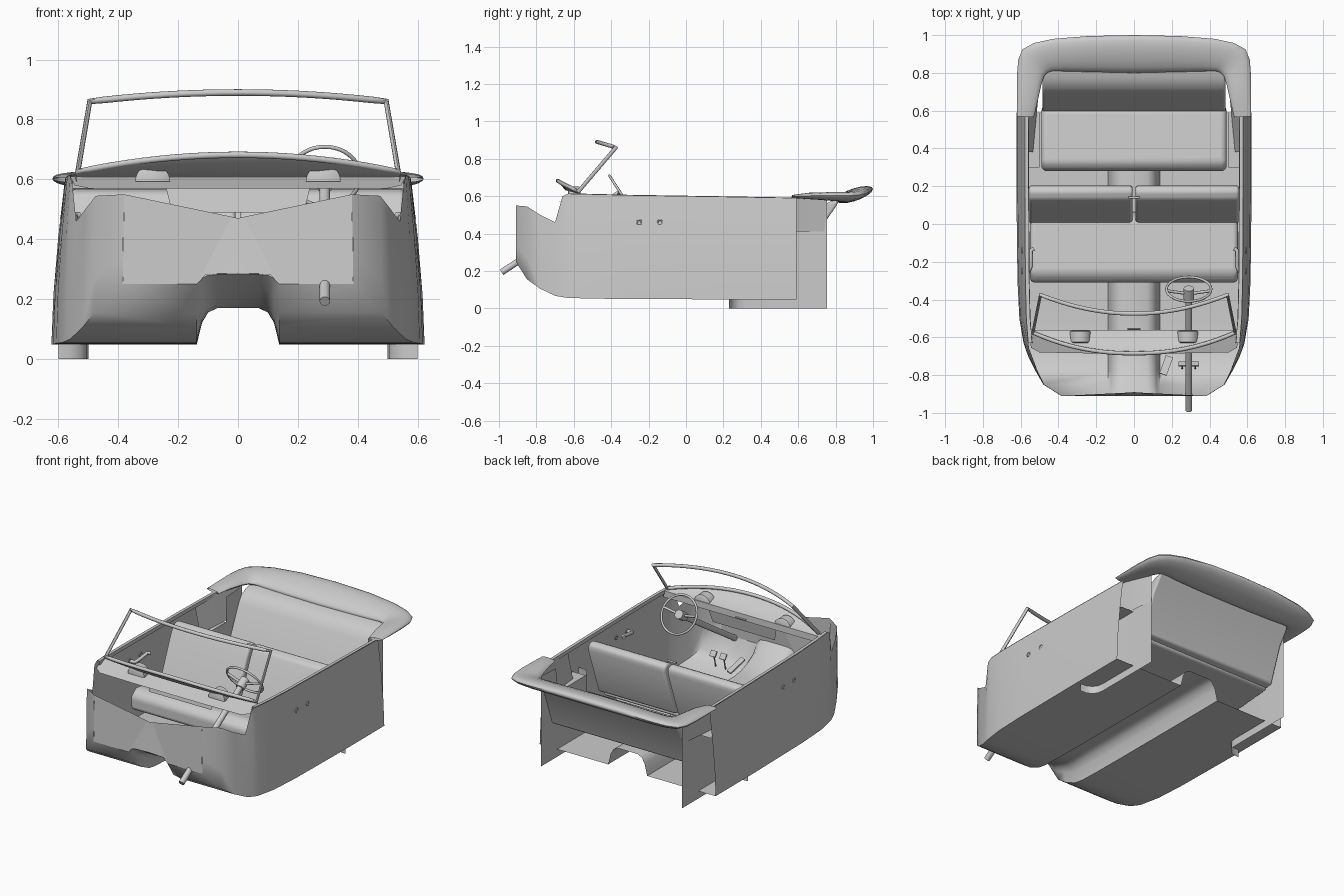
import bpy, bmesh, math
from mathutils import Vector

if "Cube" in bpy.data.objects:
    bpy.data.objects.remove(bpy.data.objects["Cube"])


def finish(ob, mirror=False, bevel=0, angle=40):
    bpy.ops.object.select_all(action='DESELECT')
    bpy.context.view_layer.objects.active = ob
    ob.select_set(True)
    if mirror:
        m = ob.modifiers.new("mirror", 'MIRROR')
        m.merge_threshold = 0.0005
        m.use_clip = True
    if bevel:
        b = ob.modifiers.new("bevel", 'BEVEL')
        b.width, b.segments, b.limit_method = bevel, 4, 'ANGLE'
    bpy.ops.object.shade_smooth_by_angle(angle=math.radians(angle))
    return ob


def to_object(name, bm):
    bmesh.ops.recalc_face_normals(bm, faces=bm.faces)
    me = bpy.data.meshes.new(name)
    bm.to_mesh(me)
    bm.free()
    ob = bpy.data.objects.new(name, me)
    bpy.context.collection.objects.link(ob)
    return ob


def loft(name, rows, mirror=True, closed=False, angle=40):
    """Skin a grid of points, one list per row."""
    bm = bmesh.new()
    g = [[bm.verts.new(p) for p in r] for r in rows]
    n = len(g[0])
    for a, b in zip(g, g[1:]):
        for j in range(n if closed else n - 1):
            k = (j + 1) % n
            bm.faces.new((a[j], a[k], b[k], b[j]))
    bmesh.ops.remove_doubles(bm, verts=bm.verts, dist=0.0005)
    return finish(to_object(name, bm), mirror, angle=angle)


def prism(name, prof, x0, x1, bevel=0.0):
    """Extrude a (y, z) profile from x0 to x1."""
    bm = bmesh.new()
    f = bm.faces.new([bm.verts.new((x0, y, z)) for y, z in prof])
    r = bmesh.ops.extrude_face_region(bm, geom=[f])
    bmesh.ops.translate(bm, vec=(x1 - x0, 0, 0),
                        verts=[v for v in r['geom'] if isinstance(v, bmesh.types.BMVert)])
    return finish(to_object(name, bm), bevel=bevel)


def tube(name, pts, r, cyclic=False):
    cu = bpy.data.curves.new(name, 'CURVE')
    cu.dimensions = '3D'
    cu.bevel_depth, cu.bevel_resolution, cu.use_fill_caps = r, 3, True
    s = cu.splines.new('POLY')
    s.points.add(len(pts) - 1)
    for p, q in zip(s.points, pts):
        p.co = (*q, 1)
    s.use_cyclic_u = cyclic
    ob = bpy.data.objects.new(name, cu)
    bpy.context.collection.objects.link(ob)
    bpy.ops.object.select_all(action='DESELECT')
    bpy.context.view_layer.objects.active = ob
    ob.select_set(True)
    bpy.ops.object.convert(target='MESH')
    return finish(bpy.context.object)


# body tub: half sections (y, floor x, wall-top x, floor z, tunnel z, wall-top z)
stations = [(.59, .623, .578, .048, .17, .59), (.2, .623, .578, .048, .17, .597),
            (-.3, .617, .575, .05, .17, .605), (-.5, .607, .57, .052, .17, .61),
            (-.63, .585, .56, .056, .17, .613), (-.66, .575, .555, .06, .175, .60),
            (-.70, .56, .54, .067, .18, .46), (-.78, .52, .51, .105, .21, .50),
            (-.85, .48, .475, .155, .245, .545), (-.91, .385, .38, .25, .285, .55)]
rows = []
for y, xb, xt, zf, zt, zw in stations:
    h = zt - zf
    r = [(0, y, zt), (.07, y, zt), (.10, y, zf + h * .88), (.12, y, zf + h * .6), (.138, y, zf)]
    for t in (0, .3, .65, .92, 1):
        r.append((xb - (xb - xt) * t ** 1.6, y, zf + (zw - zf) * t))
    rows.append(r)
loft("body_tub", rows, angle=55)
# firewall with a triangular tunnel facet
loft("firewall", [[(0, -.91, .285), (.11, -.91, .28), (.138, -.91, .25), (.385, -.91, .25)],
                  [(0, -.89, .47), (0, -.89, .47), (.02, -.892, .475), (.38, -.91, .55)]], angle=3)
# inward lip along the door tops
loft("door_top_rim", [[(x, y, zw + .002), (x - .02, y, zw + .002), (x - .022, y, zw - .02)]
                      for y, _, x, _, _, zw in stations[:5]])

# inner rear wheel wells: curved front, straight along the seat; raked upper trim and shelf
plan = [(.60, .23, .41), (.56, .233, .41), (.525, .25, .41), (.505, .28, .41), (.50, .32, .41),
        (.50, .59, .41), (.50, .60, .57), (.50, .755, .58)]
loft("wheel_well", [[(x, y, 0), (x, y, .05), (x, y, z)] for x, y, z in plan])
loft("rear_side_shelf", [[(.50, y, .41), (.592, y, .41)] for y in (.30, .5, .59)])
loft("rear_side_trim", [[(.535, .38, .41), (.575, .38, .59)], [(.515, .59, .41), (.555, .59, .59)],
                        [(.50, .74, .41), (.50, .755, .58)]])

# folded soft top: (inner x, y, z), (outer x, y, z), thickness
hood = [((.53, .565, .595), (.62, .57, .602), .014), ((.51, .65, .60), (.62, .66, .602), .034),
        ((.49, .74, .595), (.62, .78, .603), .044), ((.475, .785, .59), (.613, .87, .603), .048),
        ((.455, .803, .585), (.59, .925, .607), .052), ((.43, .81, .583), (.53, .958, .614), .056),
        ((.36, .808, .58), (.43, .98, .624), .062), ((.2, .804, .578), (.24, .995, .635), .068),
        ((0, .80, .578), (0, 1.0, .638), .07)]
rows = []
for a, b, t in hood:
    a, b = Vector(a), Vector(b)
    rows.append([(a + b) / 2 + (b - a) / 2 * math.cos(w) + Vector((0, 0, t / 2 * math.sin(w)))
                 for w in [2 * math.pi * i / 16 for i in range(16)]])
loft("folded_soft_top", rows, closed=True, angle=60)

# seats
prism("front_cushion", [(-.31, .18), (-.31, .27), (-.26, .31), (.03, .28), (.07, .18)], -.55, .55, .025)
for n, x0, x1 in (("left", -.555, -.008), ("right", .008, .555)):
    prism("front_seat_back_" + n, [(.0, .26), (.10, .50), (.13, .555), (.17, .57), (.20, .555),
                                   (.205, .52), (.10, .22), (.03, .20)], x0, x1, .014)
tube("seat_back_link", [(-.03, .14, .57), (.03, .14, .57)], .006)
prism("rear_cushion", [(.28, .20), (.28, .29), (.32, .33), (.61, .30), (.64, .23)], -.49, .49, .03)
prism("rear_seat_back", [(.59, .28), (.69, .50), (.72, .545), (.77, .57), (.82, .58), (.805, .55),
                         (.75, .47), (.67, .25), (.62, .24)], -.485, .485, .012)

# cowl scoop: curved front lip falling back to the dash edge, above a sloping shelf
N = 14
lip, mid, edge, low = [], [], [], []
for i in range(N + 1):
    u = i / N
    c = 1 - u ** 2.2
    x = .60 * u
    lip.append((x * .93, -.575 - .115 * c, .615 + .067 * (1 - u * u)))
    mid.append((x * .92, -.57 - .075 * c, .612 + .02 * c))
    edge.append((x * .92, -.562, .61))
    low.append((x * .92, -.56, .57))
loft("cowl_and_dash", [lip, mid, edge, low])
loft("dash_shelf", [[(0, -.685, .57), (.23, -.685, .57), (.50, -.68, .57), (.545, -.655, .58)],
                    [(0, -.565, .608), (.23, -.565, .608), (.50, -.565, .608), (.56, -.565, .61)]])
loft("dash_centre_panel", [[(0, -.57, .57), (.24, -.57, .57)], [(0, -.585, .49), (.22, -.585, .49)]])

# windscreen frame
A = [k / 10 for k in range(-10, 11)]
top = [(.495 * s, -.375 - .10 * (1 - s * s), .86 + .03 * (1 - s * s)) for s in A]
base = [(.535 * s, -.575 - .11 * (1 - abs(s) ** 2.2), .625 + .057 * (1 - s * s)) for s in reversed(A)]
tube("windscreen_frame", top + base, .011, True)

# half-round gauge pods on the shelf
arc = [math.pi * i / 16 for i in range(17)]
loft("gauge_pods", [[(.275 + r * math.cos(w) + .01, y, .593 + r * math.sin(w)) for w in arc]
                    for y, r in ((-.63, 0), (-.63, .052), (-.625, .058), (-.57, .058), (-.565, .052), (-.565, 0))])
tube("dash_knob_bar", [(-.035, -.555, .58), (.035, -.555, .58)], .005)

# steering wheel, spokes and column
C = Vector((.29, -.345, .61))
U = Vector((0, -.545, .838))
X = Vector((1, 0, 0))
D = Vector((0, -.838, -.545))
ring = [C + .118 * (math.cos(w) * X + math.sin(w) * U) for w in [math.tau * i / 40 for i in range(40)]]
tube("steering_wheel_rim", ring, .007, True)
for i, a in enumerate((8, 172)):
    d = math.cos(math.radians(a)) * X + math.sin(math.radians(a)) * U
    tube("steering_spoke_%d" % i, [C + D * .03, C + d * .115], .008)
tube("steering_hub", [C - D * .005, C + D * .06], .028)
tube("steering_column", [C, C + D * .765], .018)

# pedals on the sloping toe board
for n, x in (("left", .255), ("right", .325)):
    prism("pedal_" + n, [(-.755, .21), (-.735, .18), (-.728, .186), (-.748, .216)], x - .02, x + .02)
    tube("pedal_arm_" + n, [(x, -.742, .198), (x, -.765, .11)], .004)
g = prism("accelerator", [(-.05, .03), (.05, -.03), (.052, -.02), (-.048, .04)], -.02, .02)
g.location, g.rotation_euler = (.17, -.75, .155), (0, 0, -.35)

# inner door cranks and outer bosses
for n, s in (("left", -1), ("right", 1)):
    tube("door_crank_" + n, [(s * .585, -.25, .46), (s * .555, -.25, .46), (s * .545, -.22, .47),
                             (s * .545, -.14, .48), (s * .53, -.13, .48)], .011)
    for y in (-.25, -.14):
        bpy.ops.mesh.primitive_torus_add(major_radius=.012, minor_radius=.004, major_segments=20,
                                         minor_segments=8, location=(s * .591, y, .46),
                                         rotation=(0, math.pi / 2, 0))
        bpy.context.object.name = "door_boss_" + n
        finish(bpy.context.object)
